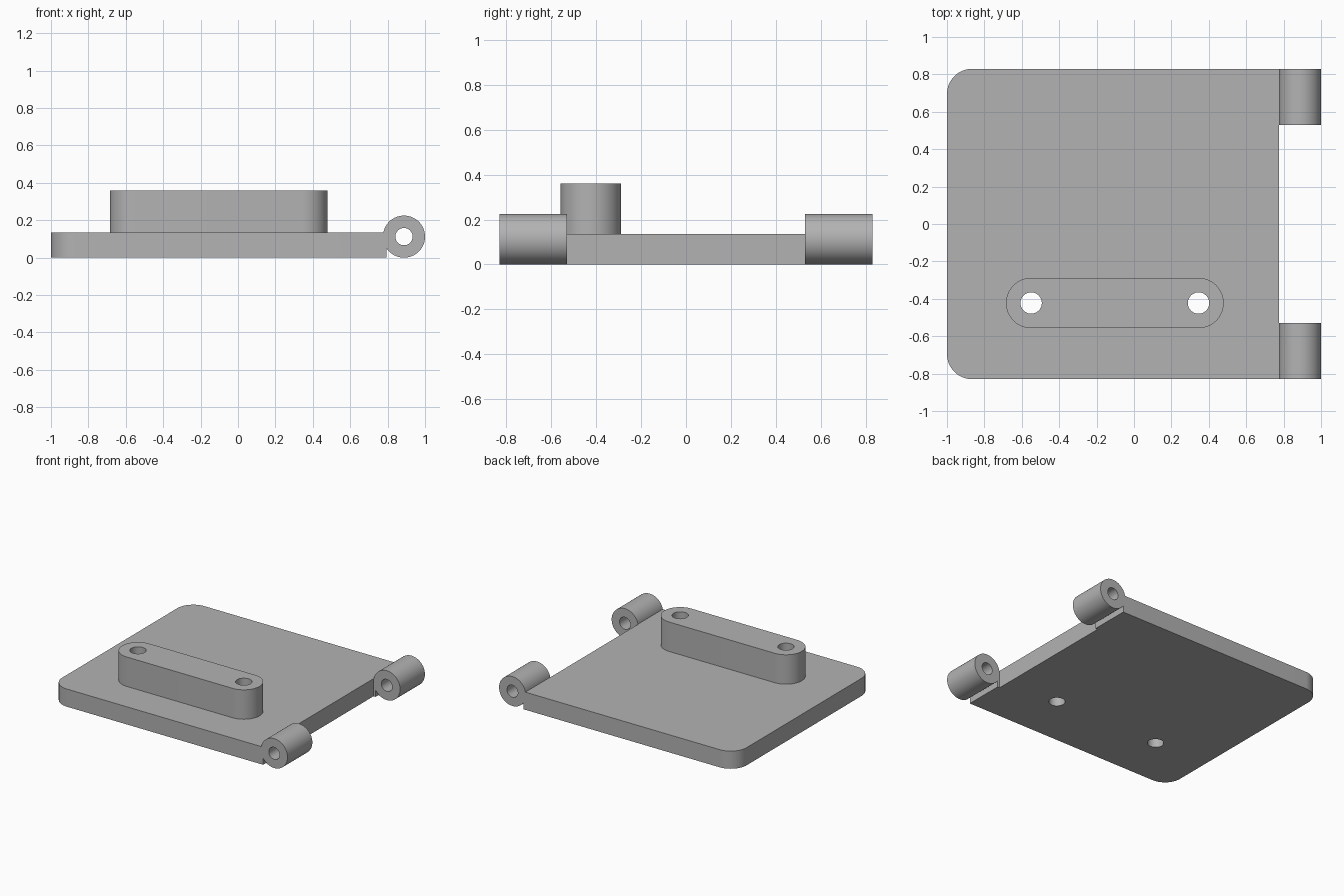
import bpy, bmesh
from math import sin, cos, pi, radians
from mathutils import Matrix

cube = bpy.data.objects.get("Cube")
if cube:
    bpy.data.objects.remove(cube, do_unlink=True)

grey = bpy.data.materials.new("plain grey")
grey.use_nodes = True
grey.diffuse_color = (0.45, 0.45, 0.45, 1)
grey.node_tree.nodes["Principled BSDF"].inputs["Base Color"].default_value = grey.diffuse_color


def arc(cx, cy, r, start, end, steps):
    """Points along an arc, angles in degrees."""
    angles = [radians(start + (end - start) * i / steps) for i in range(steps + 1)]
    return [(cx + r * cos(a), cy + r * sin(a)) for a in angles]


def extrude(name, outline, z0, z1):
    """Solid prism from a counter-clockwise outline."""
    bm = bmesh.new()
    base = bm.faces.new([bm.verts.new((x, y, z0)) for x, y in outline])
    top = bmesh.ops.extrude_face_region(bm, geom=[base])["geom"]
    bmesh.ops.translate(bm, vec=(0, 0, z1 - z0),
                        verts=[v for v in top if isinstance(v, bmesh.types.BMVert)])
    bmesh.ops.recalc_face_normals(bm, faces=bm.faces)
    return finish(name, bm)


def cylinder(name, centre, radius, length, along_y=False):
    bm = bmesh.new()
    turn = Matrix.Rotation(pi / 2, 4, 'X') if along_y else Matrix()
    bmesh.ops.create_cone(bm, cap_ends=True, segments=64, radius1=radius, radius2=radius,
                          depth=length, matrix=Matrix.Translation(centre) @ turn)
    return finish(name, bm)


def finish(name, bm):
    mesh = bpy.data.meshes.new(name)
    bm.to_mesh(mesh)
    bm.free()
    mesh.materials.append(grey)
    obj = bpy.data.objects.new(name, mesh)
    bpy.context.collection.objects.link(obj)
    return obj


def combine(target, tool, operation):
    """Apply a boolean and remove the tool."""
    bpy.context.view_layer.objects.active = target
    mod = target.modifiers.new(operation, 'BOOLEAN')
    mod.operation, mod.solver, mod.object = operation, 'EXACT', tool
    bpy.ops.object.modifier_apply(modifier=mod.name)
    bpy.data.objects.remove(tool, do_unlink=True)


# Plate: two rounded corners, recessed edge between the hinge tabs
half, corner, edge, tab, knuckle = 0.83, 0.135, 0.776, 0.794, 0.53
outline = [(tab, -half), (tab, -knuckle), (edge, -knuckle),
           (edge, knuckle), (tab, knuckle), (tab, half)]
outline += arc(-1 + corner, half - corner, corner, 90, 180, 16)
outline += arc(-1 + corner, -half + corner, corner, 180, 270, 16)
plate = extrude("hinge_plate", outline, 0, 0.135)

# Raised bar with rounded ends, rooted inside the plate
ends, bar_y, bar_r = (-0.55, 0.345), -0.4225, 0.1345
bar = extrude("raised_bar", arc(ends[1], bar_y, bar_r, -90, 90, 32)
              + arc(ends[0], bar_y, bar_r, 90, 270, 32), 0.05, 0.36)
combine(plate, bar, 'UNION')

# Screw holes through bar and plate
for x in ends:
    combine(plate, cylinder("screw_hole", (x, bar_y, 0.2), 0.057, 1), 'DIFFERENCE')

# Hinge barrels with pin holes
r, axis_x = 0.1125, 0.8875
for side in (-1, 1):
    y = side * (half + knuckle) / 2
    combine(plate, cylinder("hinge_barrel", (axis_x, y, r), r, half - knuckle, True), 'UNION')
combine(plate, cylinder("pin_hole", (axis_x, 0, r), 0.046, 2, True), 'DIFFERENCE')

# Smooth the round walls, keep edges crisp
bpy.ops.object.select_all(action='DESELECT')
plate.select_set(True)
bpy.context.view_layer.objects.active = plate
bpy.ops.object.shade_smooth_by_angle(angle=radians(30))
